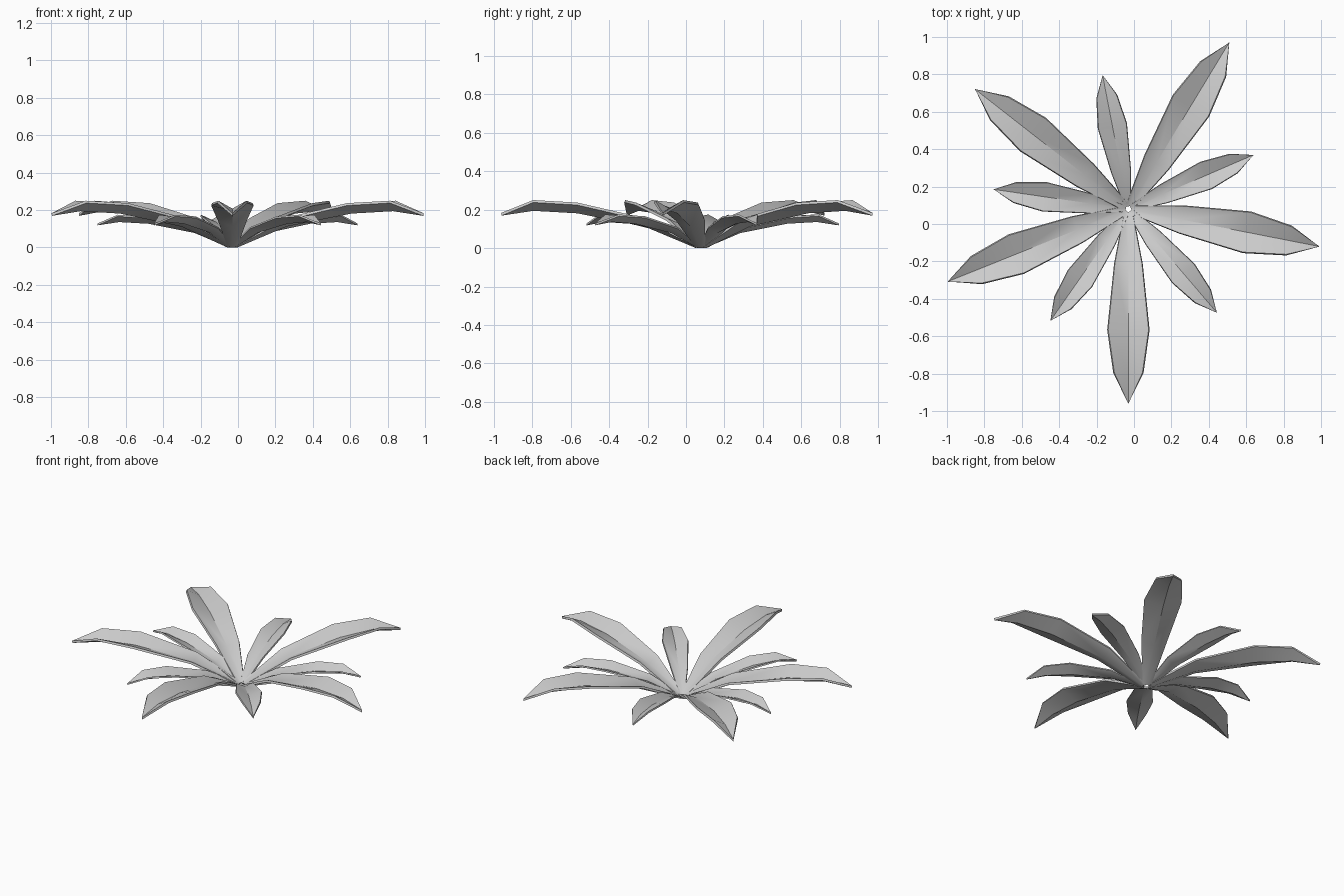
import bpy, bmesh, math

if "Cube" in bpy.data.objects:
    bpy.data.objects.remove(bpy.data.objects["Cube"])

CENTRE = (-0.03, 0.08, 0.0)
# radius, half width, midrib height, edge height
ROWS = [(0.02, 0.022, 0.012, 0.016), (0.29, 0.072, 0.125, 0.155),
        (0.645, 0.108, 0.195, 0.237), (0.875, 0.075, 0.208, 0.25)]
TIP = (1.042, 0.0, 0.183)


def leaf(name, angle, scale):
    bm = bmesh.new()
    rows = [[bm.verts.new(p) for p in ((r, -w, e), (r, 0, m), (r, w, e))]
            for r, w, m, e in ROWS]
    for a, b in zip(rows, rows[1:]):
        for i in range(2):
            bm.faces.new((a[i], b[i], b[i + 1], a[i + 1]))
    tip = bm.verts.new(TIP)
    for i in range(2):
        bm.faces.new((rows[-1][i], tip, rows[-1][i + 1]))
    mesh = bpy.data.meshes.new(name)
    bm.to_mesh(mesh)
    bm.free()
    ob = bpy.data.objects.new(name, mesh)
    bpy.context.collection.objects.link(ob)
    ob.location = CENTRE
    ob.rotation_euler.z = math.radians(angle)
    ob.scale = (scale,) * 3
    # thin blade, thickened downward
    mod = ob.modifiers.new("thickness", 'SOLIDIFY')
    mod.thickness = 0.014
    mod.offset = -1
    bpy.ops.object.select_all(action='DESELECT')
    ob.select_set(True)
    bpy.context.view_layer.objects.active = ob
    bpy.ops.object.modifier_apply(modifier=mod.name)
    bpy.ops.object.shade_smooth_by_angle(angle=math.radians(40))


# outer ring of long leaves
for n, a in enumerate((-90, -11.1, 58.8, 142, 201.9)):
    leaf(f"long_leaf_{n + 1}", a, 1.0)

# short leaves in the gaps
for n, a in enumerate((-49.5, 23.4, 100.9, 171.7, 235.1)):
    leaf(f"short_leaf_{n + 1}", a, 0.7)
